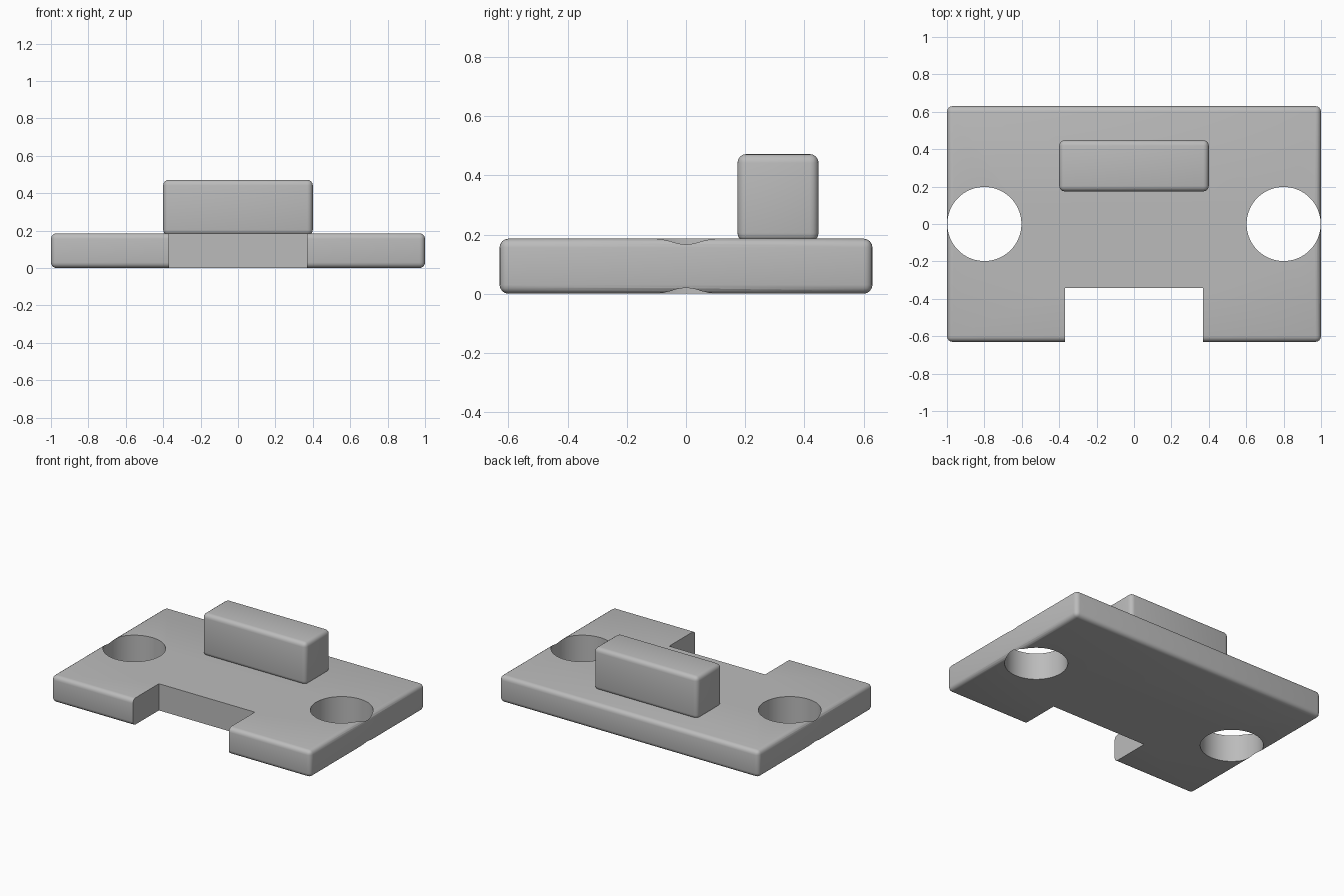
import bpy
from mathutils import Vector

if "Cube" in bpy.data.objects:
    bpy.data.objects.remove(bpy.data.objects["Cube"], do_unlink=True)

GREY = (0.5, 0.5, 0.5, 1)
grey = bpy.data.materials.new("plain grey")
grey.use_nodes = True
grey.diffuse_color = GREY
grey.node_tree.nodes["Principled BSDF"].inputs["Base Color"].default_value = GREY


def box(name, low, high):
    """Box between two opposite corners."""
    low, high = Vector(low), Vector(high)
    bpy.ops.mesh.primitive_cube_add(size=1, location=(low + high) / 2)
    obj = bpy.context.object
    obj.name = name
    obj.scale = high - low
    bpy.ops.object.transform_apply(location=False, rotation=False, scale=True)
    obj.data.materials.append(grey)
    return obj


def round_edges(obj, width):
    bevel = obj.modifiers.new("rounded edges", "BEVEL")
    bevel.width = width
    bevel.segments = 4


def cut(obj, cutter):
    cutter.hide_render = True
    cutter.hide_set(True)
    cutter.display_type = "WIRE"
    mod = obj.modifiers.new(cutter.name, "BOOLEAN")
    mod.operation = "DIFFERENCE"
    mod.solver = "EXACT"
    mod.object = cutter


def finish(obj):
    """Apply the modifiers and smooth the rounded surfaces."""
    bpy.ops.object.select_all(action="DESELECT")
    obj.select_set(True)
    bpy.context.view_layer.objects.active = obj
    for mod in list(obj.modifiers):
        bpy.ops.object.modifier_apply(modifier=mod.name)
    bpy.ops.object.shade_smooth_by_angle(angle=0.6)


# Base plate with rounded outer edges
plate = box("base_plate", (-1, -0.63, 0), (1, 0.63, 0.186))
round_edges(plate, 0.03)

# Sharp-edged front notch
cutters = [box("notch_cutter", (-0.37, -0.8, -0.2), (0.37, -0.343, 0.4))]

# Round through holes beside the left and right edges
for side, x in (("left", 0.8), ("right", -0.8)):
    bpy.ops.mesh.primitive_cylinder_add(vertices=96, radius=0.198, depth=0.8, location=(x, 0, 0.1))
    hole = bpy.context.object
    hole.name = side + "_hole_cutter"
    hole.data.materials.append(grey)
    cutters.append(hole)

for cutter in cutters:
    cut(plate, cutter)
finish(plate)
for cutter in cutters:
    bpy.data.objects.remove(cutter, do_unlink=True)

# Raised block standing on the plate
block = box("raised_block", (-0.4, 0.174, 0.175), (0.4, 0.448, 0.472))
round_edges(block, 0.03)
finish(block)
